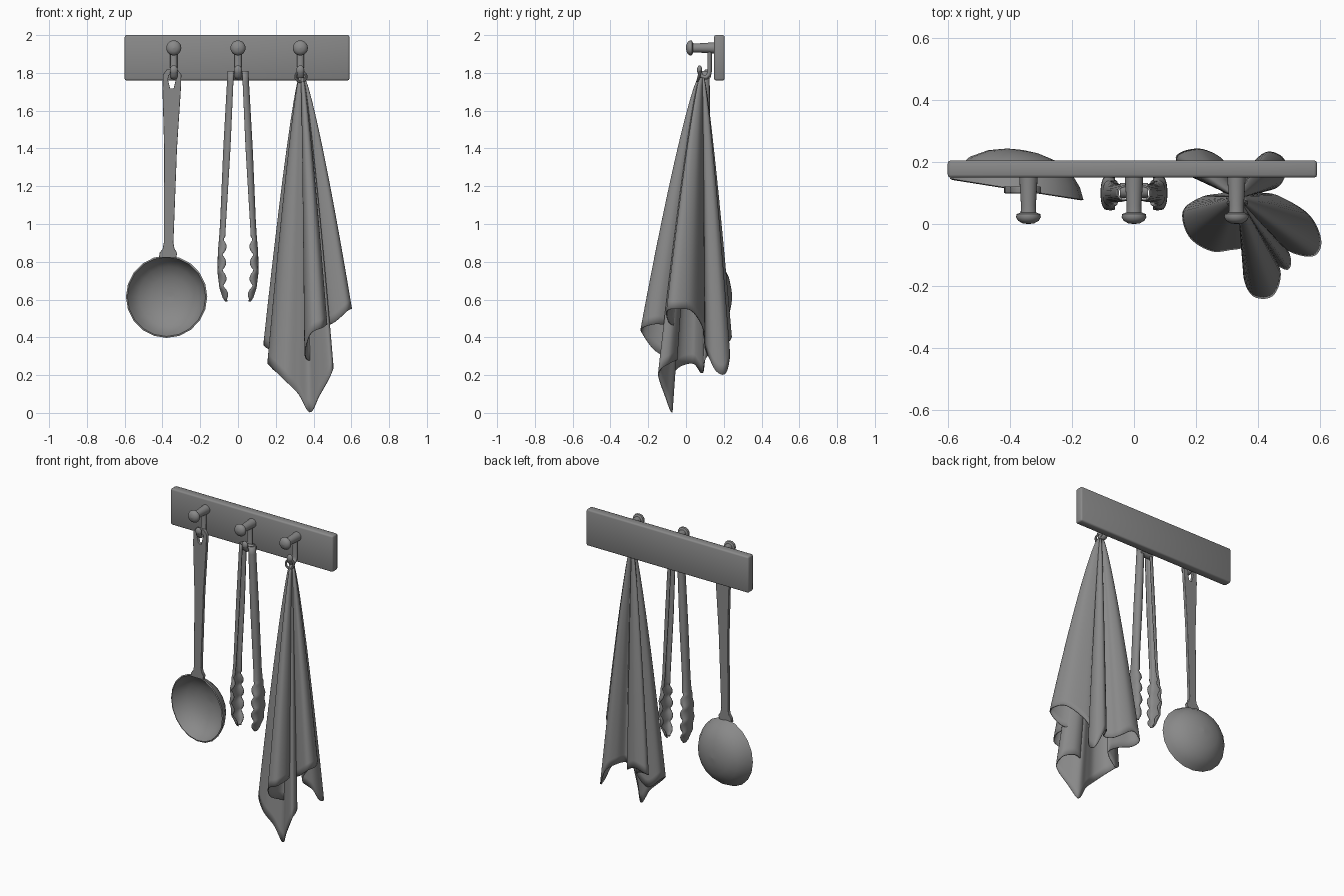
import bpy, bmesh, math
from mathutils import Vector

if "Cube" in bpy.data.objects:
    bpy.data.objects.remove(bpy.data.objects["Cube"])


def smooth(ob, angle=40):
    bpy.ops.object.select_all(action='DESELECT')
    ob.select_set(True)
    bpy.context.view_layer.objects.active = ob
    bpy.ops.object.shade_smooth_by_angle(angle=math.radians(angle))
    return ob


def loft(name, rows, closed=True, thick=0, angle=40):
    """Skin a list of equally long point rows."""
    bm = bmesh.new()
    vs = [[bm.verts.new(p) for p in r] for r in rows]
    n = len(rows[0])
    for a, b in zip(vs, vs[1:]):
        for i in range(n if closed else n - 1):
            j = (i + 1) % n
            bm.faces.new((a[i], a[j], b[j], b[i]))
    bmesh.ops.recalc_face_normals(bm, faces=bm.faces)
    me = bpy.data.meshes.new(name)
    bm.to_mesh(me)
    bm.free()
    ob = bpy.data.objects.new(name, me)
    bpy.context.collection.objects.link(ob)
    if thick:
        m = ob.modifiers.new("thickness", 'SOLIDIFY')
        m.thickness, m.offset = thick, 0
    return smooth(ob, angle)


def turned_y(name, profile, loc, seg=20, rot=0):
    """Turn (radius, y) points about a front-to-back axis."""
    rows = [[(max(r, .0005) * math.cos(2 * math.pi * i / seg), y,
              max(r, .0005) * math.sin(2 * math.pi * i / seg))
             for i in range(seg)] for r, y in profile]
    ob = loft(name, rows, angle=50)
    ob.location, ob.rotation_euler.z = loc, rot
    return ob


def interp(table, z):
    for a, b in zip(table, table[1:]):
        if a[0] >= z >= b[0]:
            f = (a[0] - z) / (a[0] - b[0])
            return [p + (q - p) * f for p, q in zip(a, b)]
    return table[-1]


# wall board
bpy.ops.mesh.primitive_cube_add(size=1, location=(-.005, .177, 1.88))
board = bpy.context.object
board.name = "board"
board.scale = (1.19, .056, .24)
bpy.ops.object.transform_apply(location=False, rotation=False)
bev = board.modifiers.new("bevel", 'BEVEL')
bev.width, bev.segments = .01, 2
smooth(board, 180)

# pegs with a lower hook
for k, x in enumerate((-.34, 0, .33)):
    turned_y(f"peg_{k}", [(0, 0), (.018, .002), (.033, .01), (.04, .022), (.038, .032),
                          (.025, .037), (.024, .06), (.03, .155)], (x, 0, 1.932))
    cu = bpy.data.curves.new(f"hook_{k}", 'CURVE')
    cu.dimensions, cu.bevel_depth, cu.bevel_resolution = '3D', .013, 3
    cu.use_fill_caps = True
    sp = cu.splines.new('POLY')
    pts = [(.125, 1.93), (.125, 1.81), (.121, 1.79), (.108, 1.777), (.09, 1.777),
           (.078, 1.787), (.072, 1.805)]
    sp.points.add(len(pts) - 1)
    for p, (y, z) in zip(sp.points, pts):
        p.co = (0, y, z, 1)
    ob = bpy.data.objects.new(f"hook_{k}", cu)
    ob.location.x, ob.scale.x = x, 1.45
    bpy.context.collection.objects.link(ob)
    bpy.ops.mesh.primitive_uv_sphere_add(segments=16, ring_count=10, radius=1,
                                         location=(x, .072, 1.815))
    tip = bpy.context.object
    tip.name, tip.scale = f"hook_tip_{k}", (.021, .014, .025)
    smooth(tip)

# ladle bowl
turned_y("ladle_bowl", [(0, .128), (.05, .125), (.11, .11), (.165, .08), (.2, .038), (.218, 0),
                        (.21, -.003), (.194, .033), (.16, .074), (.105, .102), (.05, .117), (0, .119)],
         (-.378, .112, .615), 20, math.radians(-9))

# ladle handle with hanging hole
cu = bpy.data.curves.new("ladle_handle", 'CURVE')
cu.dimensions, cu.fill_mode, cu.extrude, cu.bevel_depth = '2D', 'BOTH', .008, .003
outer = [(-.376, 1.815), (-.394, 1.79), (-.397, 1.72), (-.388, 1.4), (-.390, .9), (-.396, .868),
         (-.412, .846), (-.415, .825), (-.33, .825), (-.325, .846), (-.339, .868), (-.345, .9),
         (-.326, 1.4), (-.305, 1.72), (-.303, 1.79), (-.322, 1.815)]
hole = [(-.362, 1.715), (-.338, 1.715), (-.326, 1.765), (-.332, 1.79), (-.35, 1.798),
        (-.368, 1.79), (-.374, 1.765)]
for loop in (outer, hole):
    sp = cu.splines.new('POLY')
    sp.points.add(len(loop) - 1)
    sp.use_cyclic_u = True
    for p, (x, z) in zip(sp.points, loop):
        p.co = (x, z, 0, 1)
ob = bpy.data.objects.new("ladle_handle", cu)
ob.rotation_euler.x = math.pi / 2
ob.location.y = .11
bpy.context.collection.objects.link(ob)

# tongs: channel arms with scalloped scoops; columns are z, outer x, inner x, half width
shape = [(1.81, .052, .022, .022), (1.4, .075, .04, .026), (1.0, .092, .064, .028),
         (.93, .097, .068, .034), (.85, .104, .074, .05), (.74, .105, .074, .053),
         (.66, .095, .069, .044), (.61, .078, .06, .026), (.592, .066, .056, .012)]
for side in (-1, 1):
    rows = []
    zs = [1.81 - .05 * i for i in range(17)] + [.96 - .0092 * i for i in range(41)]
    for z in zs:
        _, xo, xi, w = interp(shape, z)
        if .6 < z < .93:
            xi += .011 * (1 - 2 * abs(math.sin((z - .6) / .33 * 4 * math.pi + .4)) ** .9)
        row = []
        for i in range(13):
            a = math.pi * (i / 12 - .5)
            c = abs(math.cos(a)) ** .6
            row.append((side * (xi + (xo - xi) * c), .1 + w * math.sin(a), z))
        rows.append(row)
    loft("tongs_arm_" + ("left" if side < 0 else "right"), rows, False, .006)
bpy.ops.mesh.primitive_cylinder_add(vertices=20, radius=.024, depth=.09, location=(0, .108, 1.785),
                                    rotation=(0, math.pi / 2, 0))
bpy.context.object.name = "tongs_hinge"
smooth(bpy.context.object)

# towel: hem loop gathered up to one point
hem = [(.60, -.05, .55), (.56, .03, .54), (.46, .09, .45), (.40, .10, .35), (.46, .12, .3),
       (.485, .16, .22), (.48, .21, .21), (.43, .23, .32), (.38, .19, .36), (.35, .13, .36),
       (.31, .16, .35), (.28, .21, .36), (.21, .24, .4), (.14, .22, .37), (.16, .17, .34),
       (.24, .13, .32), (.29, .10, .28), (.22, .085, .21), (.16, .04, .26), (.18, -.04, .24),
       (.25, -.085, .17), (.32, -.08, .1), (.38, -.075, .003), (.43, -.11, .09),
       (.495, -.145, .21), (.495, -.09, .26), (.43, -.05, .28), (.37, -.07, .28),
       (.355, -.165, .33), (.385, -.23, .42), (.445, -.23, .45),
       (.47, -.16, .47), (.44, -.08, .46), (.44, -.045, .45), (.51, -.09, .48), (.58, -.1, .54)]
P = [Vector(p) for p in hem]
ring = []
for i in range(len(P)):
    a, b, c, d = (P[(i + k) % len(P)] for k in (-1, 0, 1, 2))
    for s in range(6):
        t = s / 6
        ring.append(.5 * (2 * b + (c - a) * t + (2 * a - 5 * b + 4 * c - d) * t * t
                          + (3 * b - a - 3 * c + d) * t ** 3))
top = Vector((.335, .085, 1.775))
rows = []
for k in range(31):
    t = k / 30
    f = .06 + .94 * t ** .82
    rows.append([(top.x + (p.x - top.x) * f, top.y + (p.y - top.y) * f,
                  top.z + (max(p.z, .002) - top.z) * t) for p in ring])
loft("towel", rows, True, .006, 80)

# towel hanging loop
bpy.ops.mesh.primitive_torus_add(major_radius=.028, minor_radius=.007, major_segments=24,
                                 minor_segments=8, location=(.333, .068, 1.78),
                                 rotation=(math.radians(75), 0, 0))
bpy.context.object.name = "towel_loop"
smooth(bpy.context.object)

# dark grey finish on everything
grey = bpy.data.materials.new("dark_grey")
grey.diffuse_color = (.25, .25, .25, 1)
grey.use_nodes = True
grey.node_tree.nodes["Principled BSDF"].inputs["Base Color"].default_value = grey.diffuse_color
for ob in bpy.data.objects:
    ob.data.materials.append(grey)
